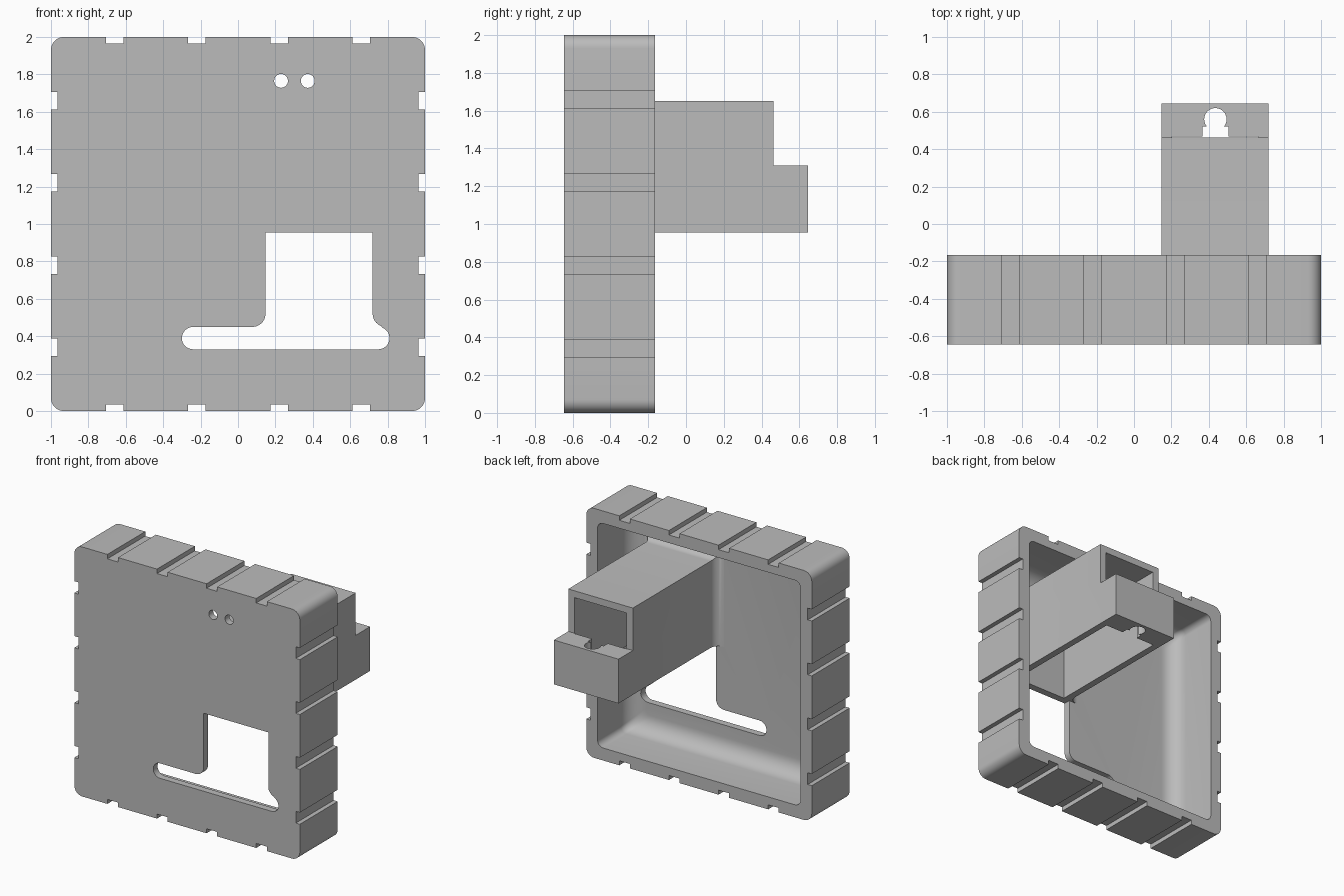
import bpy, bmesh, math

if "Cube" in bpy.data.objects:
    bpy.data.objects.remove(bpy.data.objects["Cube"], do_unlink=True)

grey = bpy.data.materials.new("plain grey")
grey.use_nodes = True
grey.diffuse_color = (0.5, 0.5, 0.5, 1)
grey.node_tree.nodes["Principled BSDF"].inputs["Base Color"].default_value = (0.5, 0.5, 0.5, 1)


def arc(cx, cz, r, a0, a1, n=10):
    """Points on an arc, angles in degrees."""
    angles = [math.radians(a0 + (a1 - a0) * i / n) for i in range(n + 1)]
    return [(cx + r * math.cos(a), cz + r * math.sin(a)) for a in angles]


def loft(name, rings):
    """Closed solid through rings of 3D points."""
    bm = bmesh.new()
    loops = [[bm.verts.new(p) for p in ring] for ring in rings]
    for a, b in zip(loops, loops[1:]):
        for i in range(len(a)):
            j = (i + 1) % len(a)
            bm.faces.new((a[i], a[j], b[j], b[i]))
    bm.faces.new(loops[0])
    bm.faces.new(loops[-1])
    bmesh.ops.recalc_face_normals(bm, faces=bm.faces)
    mesh = bpy.data.meshes.new(name)
    bm.to_mesh(mesh)
    bm.free()
    mesh.materials.append(grey)
    obj = bpy.data.objects.new(name, mesh)
    bpy.context.collection.objects.link(obj)
    return obj


def prism(name, outline, y0, y1):
    return loft(name, [[(x, y, z) for x, z in outline] for y in (y0, y1)])


def upright(name, outline, z0, z1):
    return loft(name, [[(x, y, z) for x, y in outline] for z in (z0, z1)])


def rect(x0, x1, z0, z1):
    return [(x0, z0), (x1, z0), (x1, z1), (x0, z1)]


def rounded_square(h, r):
    """Square of half size h around the tray centre."""
    c = h - r
    pts = []
    for k, (sx, sz) in enumerate([(1, 1), (-1, 1), (-1, -1), (1, -1)]):
        pts += arc(sx * c, 1 + sz * c, r, 90 * k, 90 * k + 90, 8)
    return pts


def cut(obj, cutter):
    cutter.hide_render = True
    mod = obj.modifiers.new("cut", 'BOOLEAN')
    mod.operation = 'DIFFERENCE'
    mod.solver = 'EXACT'
    mod.object = cutter
    bpy.context.view_layer.update()
    deps = bpy.context.evaluated_depsgraph_get()
    mesh = bpy.data.meshes.new_from_object(obj.evaluated_get(deps))
    obj.modifiers.clear()
    obj.data = mesh
    bpy.data.objects.remove(cutter, do_unlink=True)


FRONT, BACK, PLATE = -0.645, -0.165, -0.59
X0, X1, Z0, Z1, END = 0.147, 0.72, 0.955, 1.65, 0.645

# Square tray, open at the back, with a filleted floor
tray = prism("tray", rounded_square(1, 0.07), FRONT, BACK)
r = 0.13
rings = []
for i in range(9):
    t = math.radians(90 * i / 8)
    y = PLATE + r * (1 - math.cos(t))
    rings.append([(x, y, z) for x, z in rounded_square(0.9 - r * (1 - math.sin(t)), 0.05)])
rings.append([(x, 0, z) for x, z in rounded_square(0.9, 0.05)])
cut(tray, loft("cavity", rings))

# Grooves around the rim
for s in (-0.66, -0.22, 0.22, 0.66):
    for side in (-1, 1):
        a, b = sorted((side * 0.964, side * 1.1))
        cut(tray, prism("groove", rect(s - 0.047, s + 0.047, 1 + a, 1 + b), -0.8, 0))
        cut(tray, prism("groove", rect(a, b, 0.953 + s, 1.047 + s), -0.8, 0))

# Window joined to a round-ended slot
window = [(X1, Z0), (X0, Z0)]
window += arc(0.077, 0.52, 0.07, 0, -90)
window += arc(-0.24, 0.39, 0.06, 90, 270, 16)
window += arc(0.75, 0.39, 0.06, -90, 70, 16)
window += arc(0.79, 0.52, 0.07, 250, 180)
cut(tray, prism("window", window, -0.8, -0.4))

# Two small round holes
for x in (0.23, 0.373):
    cut(tray, prism("pin_hole", arc(x, 1.765, 0.037, 0, 345, 23), -0.8, -0.4))

# Hollow chute, flared where it meets the tray floor
f = 0.07
rings = [[(x, PLATE - 0.01, z) for x, z in rect(X0 - f, X1 + f, Z0, Z1 + f)]]
for i in range(9):
    t = math.radians(90 * i / 8)
    o = f * (1 - math.sin(t))
    y = PLATE + f * (1 - math.cos(t))
    rings.append([(x, y, z) for x, z in rect(X0 - o, X1 + o, Z0, Z1 + o)])
rings.append([(x, END, z) for x, z in rect(X0, X1, Z0, Z1)])
chute = loft("chute", rings)
cut(chute, prism("step", rect(0, 1, 1.31, 2), 0.463, 1))
cut(chute, prism("hollow", rect(X0 + 0.055, X1 - 0.055, 0.8, Z1 - 0.055), PLATE + 0.003, 0.468))

# Keyhole through the rear ledge
cut(chute, upright("keyhole_round", arc(0.435, 0.56, 0.06, 0, 345, 23), 0.8, 1.4))
cut(chute, upright("keyhole_slot", rect(0.365, 0.505, 0.43, 0.52), 0.8, 1.4))

# Smooth rounded areas, keep edges crisp
for obj in (tray, chute):
    bpy.ops.object.select_all(action='DESELECT')
    obj.select_set(True)
    bpy.context.view_layer.objects.active = obj
    bpy.ops.object.shade_smooth_by_angle(angle=math.radians(30))
